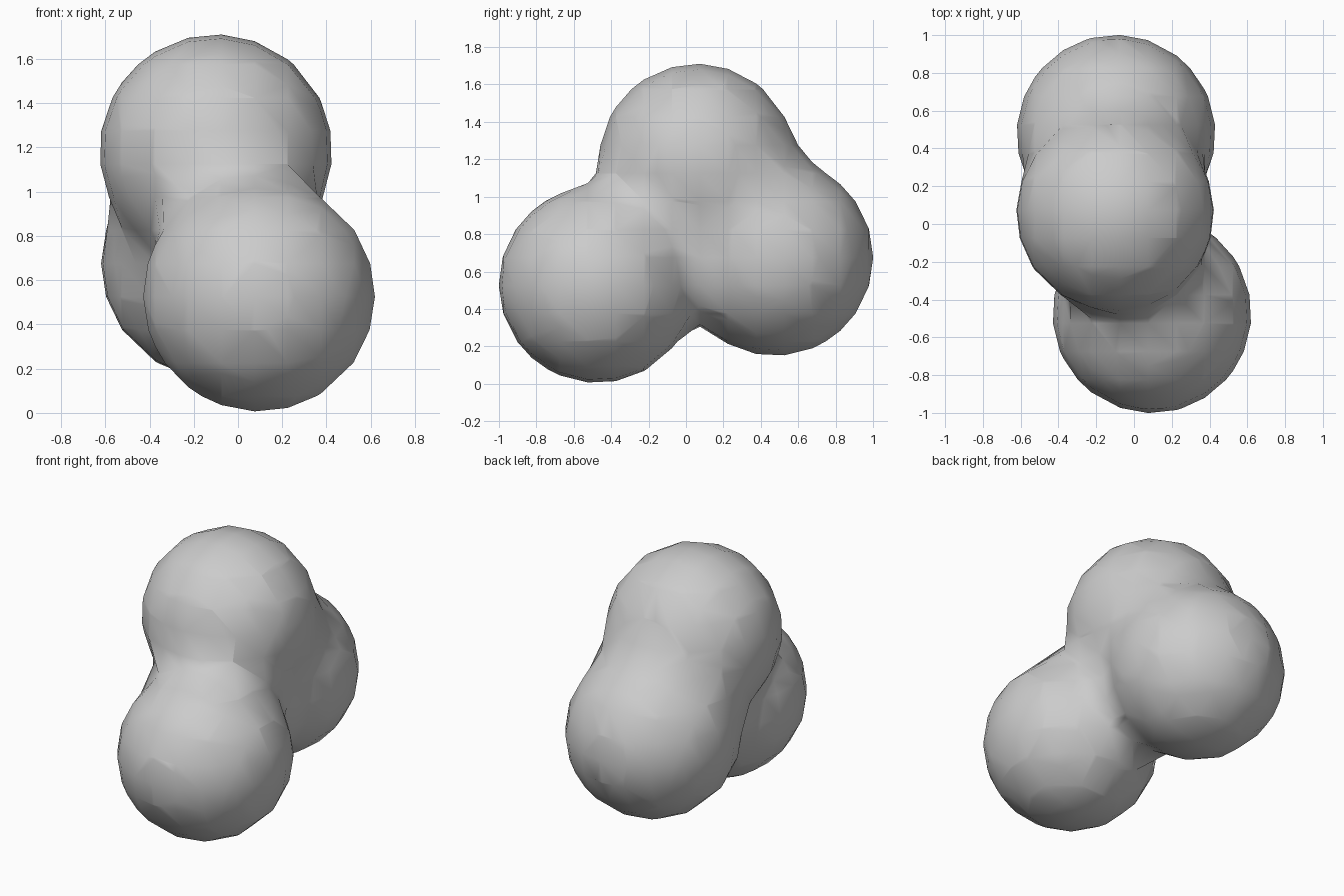
import bpy

if "Cube" in bpy.data.objects:
    bpy.data.objects.remove(bpy.data.objects["Cube"])

# Three equal blobs that melt together: front foot, back foot, top
BLOBS = [(0.095, -0.475, 0.53), (-0.095, 0.475, 0.675), (-0.10, 0.06, 1.185)]

meta = bpy.data.metaballs.new("blob_cluster")
meta.resolution = meta.render_resolution = 0.15
meta.threshold = 0.6
for centre in BLOBS:
    ball = meta.elements.new(type='BALL')
    ball.co = centre
    ball.radius = 0.738
    ball.stiffness = 5.0
source = bpy.data.objects.new("blob_source", meta)
bpy.context.collection.objects.link(source)
bpy.context.view_layer.update()

# Turn the melted surface into a smooth-shaded mesh
graph = bpy.context.evaluated_depsgraph_get()
mesh = bpy.data.meshes.new_from_object(source.evaluated_get(graph))
bpy.data.objects.remove(source)
cluster = bpy.data.objects.new("blob_cluster", mesh)
bpy.context.collection.objects.link(cluster)
mesh.shade_smooth()
